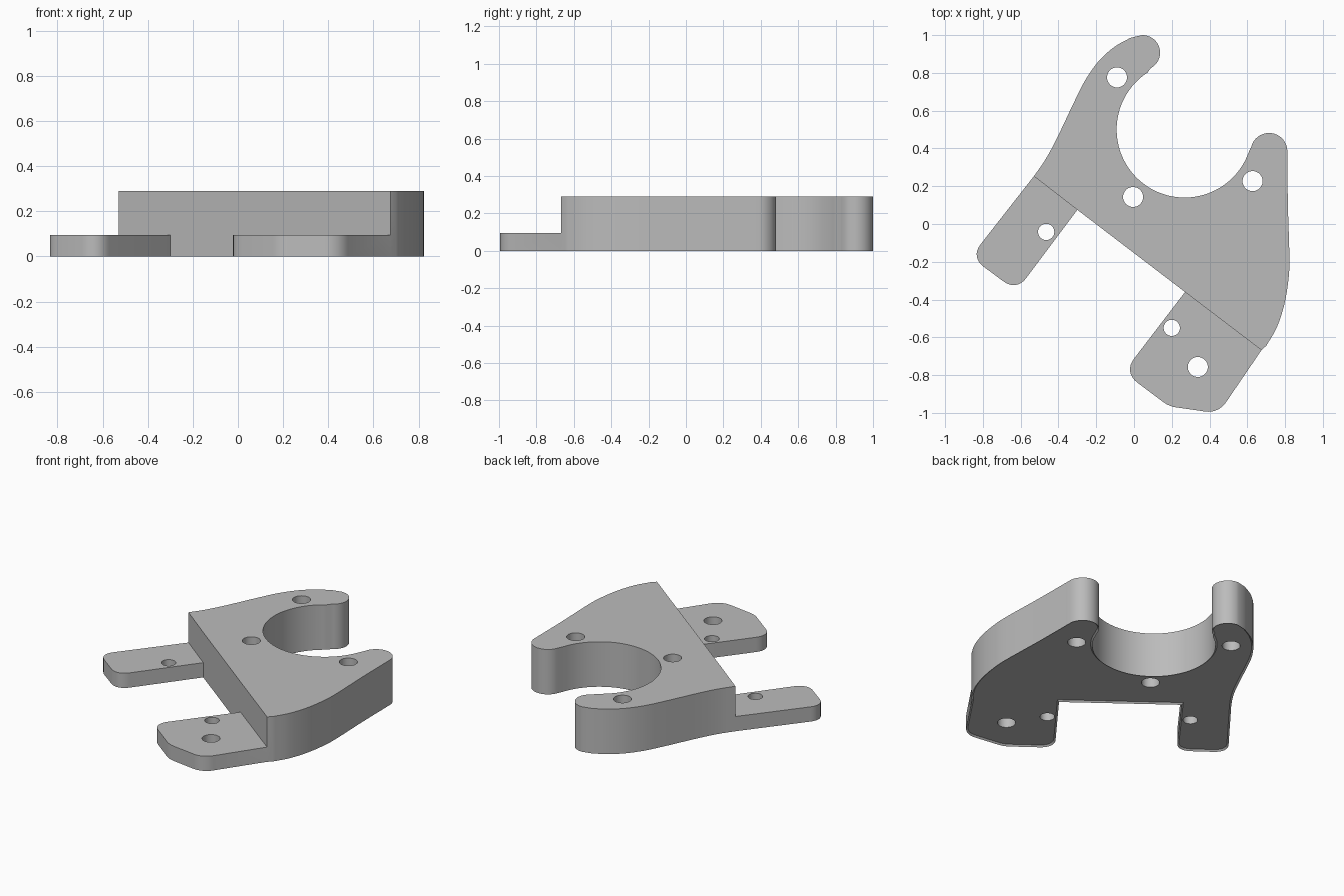
import bpy, bmesh
from math import sin, cos, radians, pi
from mathutils import Vector

cube = bpy.data.objects.get("Cube")
if cube:
    bpy.data.objects.remove(cube, do_unlink=True)

TAB_Z, BODY_Z, CHAMFER = 0.095, 0.29, 0.01

metal = bpy.data.materials.new("plain grey metal")
metal.use_nodes = True
grey = (0.5, 0.5, 0.5, 1)
metal.diffuse_color = grey
metal.node_tree.nodes["Principled BSDF"].inputs["Base Color"].default_value = grey


def arc(cx, cy, r, start, end, n):
    angles = [radians(start + (end - start) * i / n) for i in range(n + 1)]
    return [Vector((cx + r * cos(a), cy + r * sin(a))) for a in angles]


def smooth_path(points, n=6):
    """Catmull-Rom curve through the points."""
    p = [Vector(q) for q in points]
    p = [2 * p[0] - p[1]] + p + [2 * p[-1] - p[-2]]
    out = []
    for a, b, c, d in zip(p, p[1:], p[2:], p[3:]):
        for i in range(n):
            t = i / n
            out.append(0.5 * (2 * b + (c - a) * t + (2 * a - 5 * b + 4 * c - d) * t**2
                              + (3 * b - a - 3 * c + d) * t**3))
    return out + [p[-2]]


def round_corners(points, cuts, n=8):
    """Round every inner corner, keeping the two end points out."""
    out = []
    p = [Vector(q) for q in points]
    for a, b, c, cut in zip(p, p[1:], p[2:], cuts):
        s = b + (a - b).normalized() * cut
        e = b + (c - b).normalized() * cut
        for i in range(n + 1):
            t = i / n
            w = 0.85 * 2 * t * (1 - t)   # close to a circular arc
            k = (1 - t)**2 + t**2 + w
            out.append((s * (1 - t)**2 + b * w + e * t**2) / k)
    return out


# Straight step line where the thick body meets the two thin tabs
left_end, left_root = Vector((-0.53, 0.253)), Vector((-0.30, 0.075))
right_root, right_end = Vector((0.27, -0.36)), Vector((0.675, -0.668))

# Outline, counter-clockwise from the left end of the step
left_tab = round_corners([left_end, (-0.865, -0.175), (-0.622, -0.355), left_root],
                         [0.085, 0.085])
right_tab = round_corners([right_root, (-0.055, -0.785), (0.185, -0.965),
                           (0.447, -1.003), right_end], [0.09, 0.035, 0.07])
right_flank = smooth_path([(0.70, -0.645), (0.755, -0.55), (0.795, -0.43), (0.817, -0.3),
                           (0.823, -0.18), (0.815, 0.1), (0.812, 0.36)])
right_horn = arc(0.715, 0.385, 0.097, 3, 165, 18)
bore = arc(0.268, 0.5, 0.36, -20, -237, 60)
left_horn = arc(0.045, 0.907, 0.093, -62, 92, 18)
left_flank = smooth_path([(-0.02, 0.985), (-0.1, 0.94), (-0.18, 0.87), (-0.25, 0.775),
                          (-0.31, 0.66), (-0.41, 0.45), (-0.47, 0.34), left_end])[:-1]
outline = ([left_end] + left_tab + [left_root, right_root] + right_tab + [right_end]
           + right_flank + right_horn + bore + left_horn + left_flank)

# Thin plate over the whole outline
bm = bmesh.new()
bottom = bm.faces.new([bm.verts.new((p.x, p.y, 0)) for p in outline])
res = bmesh.ops.extrude_face_region(bm, geom=[bottom])
top_verts = [g for g in res["geom"] if isinstance(g, bmesh.types.BMVert)]
top = next(g for g in res["geom"] if isinstance(g, bmesh.types.BMFace))
bmesh.ops.translate(bm, verts=top_verts, vec=(0, 0, TAB_Z))


def top_vert(p):
    return min(top_verts, key=lambda v: (v.co.xy - p).length)


# Split the tab tops off, then raise the remaining body
for a, b in ((left_end, left_root), (right_root, right_end)):
    va, vb = top_vert(a), top_vert(b)
    face = max((f for f in va.link_faces if f in vb.link_faces), key=lambda f: f.calc_area())
    bmesh.utils.face_split(face, va, vb)
body_top = max((f for f in bm.faces if f.calc_center_median().z > TAB_Z - 0.001),
               key=lambda f: f.calc_area())
raised = bmesh.ops.extrude_discrete_faces(bm, faces=[body_top])["faces"][0]
bmesh.ops.translate(bm, verts=list(raised.verts), vec=(0, 0, BODY_Z - TAB_Z))
bmesh.ops.recalc_face_normals(bm, faces=bm.faces[:])

# Chamfer round the underside
bm.faces.ensure_lookup_table()
under = next(f for f in bm.faces if all(abs(v.co.z) < 1e-5 for v in f.verts))
rim = list(under.verts)
bmesh.ops.inset_region(bm, faces=[under], thickness=CHAMFER, use_even_offset=True)
for v in rim:
    v.co.z = CHAMFER

mesh = bpy.data.meshes.new("mounting_bracket")
bm.to_mesh(mesh)
bm.free()
mesh.materials.append(metal)
bracket = bpy.data.objects.new("mounting_bracket", mesh)
bpy.context.collection.objects.link(bracket)

# Through holes, flared at the underside
holes = [(-0.09, 0.776, 0.053), (-0.005, 0.143, 0.053), (0.628, 0.227, 0.053),
         (-0.465, -0.042, 0.043), (0.2, -0.55, 0.043), (0.338, -0.757, 0.053)]
bm = bmesh.new()
for x, y, r in holes:
    rings = []
    for z, radius in ((-CHAMFER, r + 2 * CHAMFER), (CHAMFER, r), (0.4, r)):
        rings.append([bm.verts.new((x + radius * cos(2 * pi * i / 40),
                                    y + radius * sin(2 * pi * i / 40), z)) for i in range(40)])
    for lo, hi in zip(rings, rings[1:]):
        for i in range(40):
            j = (i + 1) % 40
            bm.faces.new((lo[i], lo[j], hi[j], hi[i]))
    bm.faces.new(rings[0][::-1])
    bm.faces.new(rings[-1])
mesh = bpy.data.meshes.new("hole_cutter")
bm.to_mesh(mesh)
bm.free()
mesh.materials.append(metal)
cutter = bpy.data.objects.new("hole_cutter", mesh)
bpy.context.collection.objects.link(cutter)
cutter.hide_render = True

drill = bracket.modifiers.new("drill holes", "BOOLEAN")
drill.object = cutter
drill.operation = "DIFFERENCE"
drill.solver = "EXACT"

for ob in bpy.context.selected_objects:
    ob.select_set(False)
bracket.select_set(True)
bpy.context.view_layer.objects.active = bracket
bpy.ops.object.modifier_apply(modifier=drill.name)
bpy.data.objects.remove(cutter, do_unlink=True)
bpy.ops.object.shade_smooth_by_angle(angle=radians(30))
